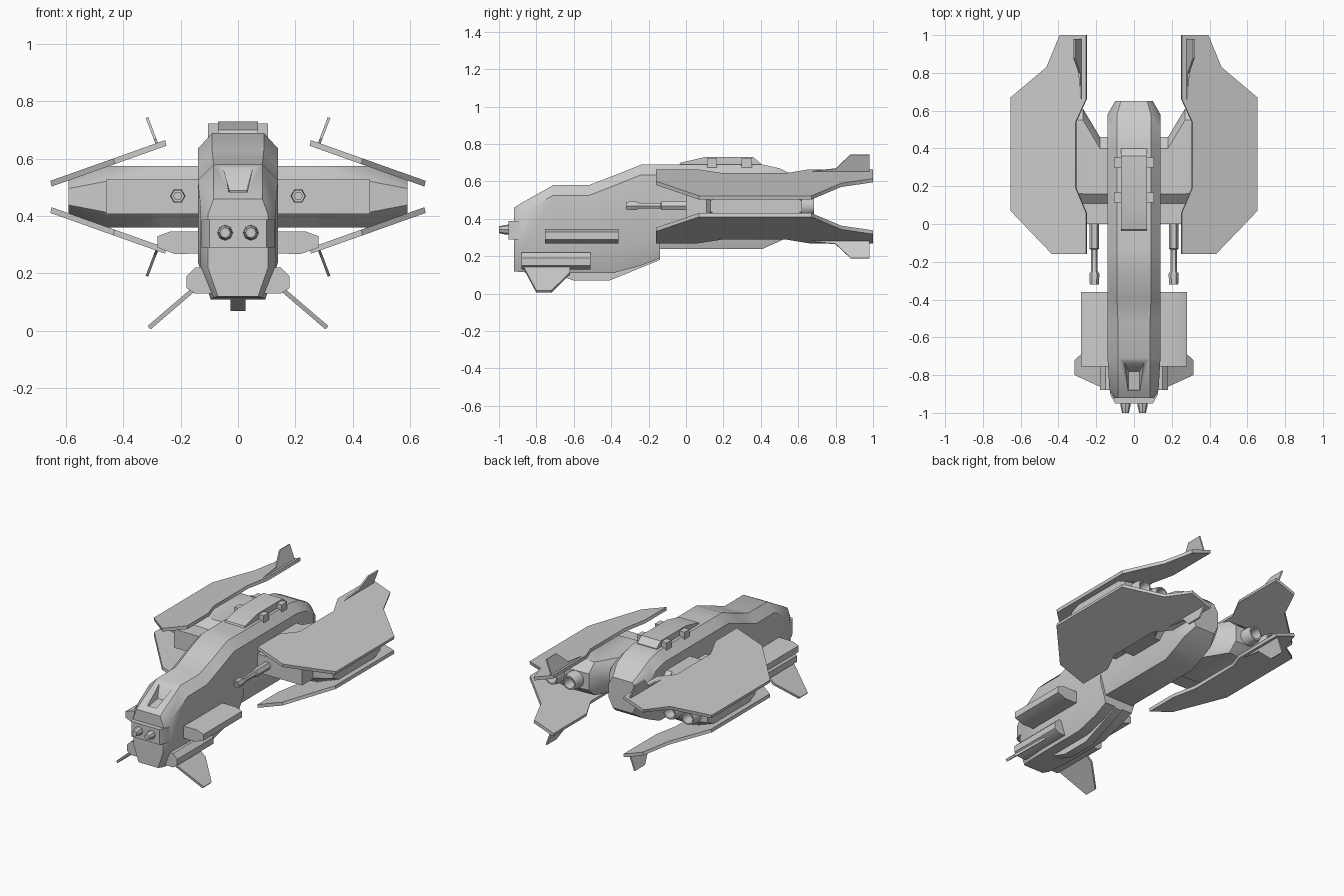
import bpy, bmesh, math
from mathutils import Vector

ZM = 0.467  # mid height of the wing pairs


def finish(name, bm, mirror):
    bmesh.ops.recalc_face_normals(bm, faces=bm.faces)
    me = bpy.data.meshes.new(name)
    bm.to_mesh(me)
    bm.free()
    ob = bpy.data.objects.new(name, me)
    bpy.context.collection.objects.link(ob)
    if mirror:
        ob.modifiers.new("mirror", 'MIRROR')
    return ob


def loft(name, rings, mirror=False):
    bm = bmesh.new()
    vs = [[bm.verts.new(p) for p in r] for r in rings]
    n = len(vs[0])
    for a, b in zip(vs, vs[1:]):
        for i in range(n):
            j = (i + 1) % n
            bm.faces.new((a[i], a[j], b[j], b[i]))
    bm.faces.new(vs[0])
    bm.faces.new(vs[-1])
    return finish(name, bm, mirror)


def prism(name, pts, offset, mirror=True):
    o = Vector(offset)
    return loft(name, [pts, [Vector(p) + o for p in pts]], mirror)


def box(name, x, y, z, mirror=True):
    pts = [(x[0], y[0], z[0]), (x[1], y[0], z[0]), (x[1], y[0], z[1]), (x[0], y[0], z[1])]
    return prism(name, pts, (0, y[1] - y[0], 0), mirror)


def tube(name, x, z, stations, sides):
    # turned along y from (y, radius) pairs
    rings = [[(x + r * math.cos(2 * math.pi * i / sides), y, z + r * math.sin(2 * math.pi * i / sides))
              for i in range(sides)] for y, r in stations]
    return loft(name, rings, True)


def hull_ring(y, zb, zt, w, top, bot):
    h = zt - zb
    lo, hi = zb + min(0.13, h * 0.3), zt - min(0.055, h * 0.25)
    half = [(bot, zb), (w, lo), (w, hi), (top, zt)]
    return [(x, y, z) for x, z in half] + [(-x, y, z) for x, z in reversed(half)]


# Fuselage
hull = loft("fuselage", [hull_ring(*s) for s in [
    (-0.92, 0.12, 0.46, 0.105, 0.085, 0.07),
    (-0.88, 0.115, 0.485, 0.13, 0.085, 0.085),
    (-0.71, 0.11, 0.58, 0.14, 0.085, 0.095),
    (-0.52, 0.11, 0.58, 0.14, 0.085, 0.095),
    (-0.39, 0.11, 0.63, 0.14, 0.09, 0.095),
    (-0.24, 0.15, 0.69, 0.14, 0.09, 0.095),
    (-0.14, 0.19, 0.69, 0.14, 0.09, 0.10),
    (-0.139, 0.24, 0.69, 0.14, 0.09, 0.10),
    (0.41, 0.24, 0.69, 0.14, 0.09, 0.10),
    (0.50, 0.28, 0.67, 0.14, 0.09, 0.10),
    (0.58, 0.32, 0.63, 0.14, 0.09, 0.10),
    (0.65, 0.37, 0.57, 0.10, 0.07, 0.07)]])

# Recess in the sloped nose
cut = loft("nose_recess_cutter", [
    [(-0.03, -0.88, 0.475), (0.03, -0.88, 0.475), (0.03, -0.78, 0.49), (-0.03, -0.78, 0.49)],
    [(-0.06, -0.92, 0.60), (0.06, -0.92, 0.60), (0.06, -0.715, 0.60), (-0.06, -0.715, 0.60)]])
mod = hull.modifiers.new("recess", 'BOOLEAN')
mod.object = cut
mod.solver = 'EXACT'
bpy.context.view_layer.objects.active = hull
bpy.ops.object.modifier_apply(modifier=mod.name)
bpy.data.objects.remove(cut)

# Keel and spine
prism("keel", [(-0.027, y, z) for y, z in
               [(-0.78, 0.13), (-0.60, 0.07), (-0.41, 0.07), (-0.14, 0.18), (-0.14, 0.24), (-0.78, 0.24)]],
      (0.054, 0, 0), False)
prism("spine", [(-0.07, y, z) for y, z in
                [(-0.04, 0.68), (-0.03, 0.70), (0.10, 0.73), (0.36, 0.73), (0.40, 0.695), (0.40, 0.66)]],
      (0.14, 0, 0), False)
for y in (0.14, 0.325):
    box("spine_lug", (0.05, 0.105), (y - 0.027, y + 0.027), (0.675, 0.722))

# Nose sensor housing with twin barrels
loft("sensor_housing", [
    [(-w, y, 0.29), (w, y, 0.29), (w, y, 0.388), (-w, y, 0.388)]
    for y, w in [(-0.95, 0.10), (-0.90, 0.128), (-0.84, 0.128)]])
tube("nose_barrel", 0.045, 0.342, [(-1.0, 0.018), (-0.965, 0.026), (-0.93, 0.028)], 8)

# Side pods and lower pods
prism("side_pod", [(x, -0.755, z) for x, z in
                   [(0.10, 0.27), (0.22, 0.268), (0.28, 0.29), (0.28, 0.33), (0.235, 0.347), (0.10, 0.347)]],
      (0, 0.395, 0))
low = [(0.065, 0.13), (0.15, 0.13), (0.18, 0.15), (0.18, 0.19), (0.15, 0.22), (0.10, 0.22)]
prism("lower_pod", [(x, -0.88, z) for x, z in low], (0, 0.37, 0))

# Downward canard fins
fin = [(-0.88, 0.0), (-0.86, 0.25), (-0.80, 1.0), (-0.72, 1.0), (-0.62, 0.35), (-0.62, 0.0)]
prism("canard_fin", [(0.13 + 0.175 * t, y, 0.155 - 0.15 * t) for y, t in fin], (0.01, 0, 0.012))


# Engine nacelles: octagonal section swept outwards
def nacelle_ring(x, y0, y1, z0, z1):
    c, d = (z1 - z0) * 0.25, 0.06
    return [(x, y0 + d, z0), (x, y1 - d, z0), (x, y1, z0 + c), (x, y1, z1 - c),
            (x, y1 - d, z1), (x, y0 + d, z1), (x, y0, z1 - c), (x, y0, z0 + c)]


loft("nacelle", [nacelle_ring(*s) for s in [
    (0.10, 0.10, 0.46, 0.36, 0.575), (0.18, 0.10, 0.46, 0.36, 0.575), (0.27, 0.10, 0.61, 0.36, 0.575),
    (0.46, 0.11, 0.62, 0.36, 0.575), (0.59, 0.13, 0.62, 0.41, 0.525)]], True)
box("nacelle_intake", (0.10, 0.46), (0.0, 0.18), (0.408, 0.528))

# Exhaust nozzles, hollow at the back
for x in (0.36, 0.49):
    tube("exhaust_nozzle", x, ZM, [(0.55, 0.055), (0.64, 0.055), (0.685, 0.045), (0.685, 0.036), (0.62, 0.03)], 12)

# Wing cannons
tube("cannon", 0.21, 0.47, [(0.05, 0.026), (-0.13, 0.026), (-0.135, 0.018), (-0.25, 0.018), (-0.265, 0.027),
                            (-0.32, 0.024), (-0.32, 0.014), (-0.29, 0.014)], 6)

# Upper and lower armour wings with tail fins
outline = [(0.25, -0.16), (0.43, -0.16), (0.65, 0.07), (0.65, 0.67), (0.46, 0.83), (0.39, 1.0),
           (0.25, 1.0), (0.25, 0.66), (0.305, 0.54), (0.305, 0.19), (0.25, 0.06)]
tail = [(0.65, 0.0), (0.65, 0.01), (0.80, 0.025), (0.88, 0.10), (0.98, 0.10), (0.98, 0.0)]
for label, s in (("upper", 1), ("lower", -1)):
    prism(label + "_wing", [(x, y, ZM + s * (0.178 - (x - 0.25) * 0.355)) for x, y in outline],
          (0.004, 0, s * 0.02))
    prism(label + "_tail_fin", [(0.275 + 0.38 * h, y, ZM + s * (0.178 + h)) for y, h in tail],
          (0.009, 0, -s * 0.003))

# Smooth shading with sharp edges kept
bpy.ops.object.select_all(action='SELECT')
bpy.ops.object.shade_smooth_by_angle(angle=math.radians(35))
